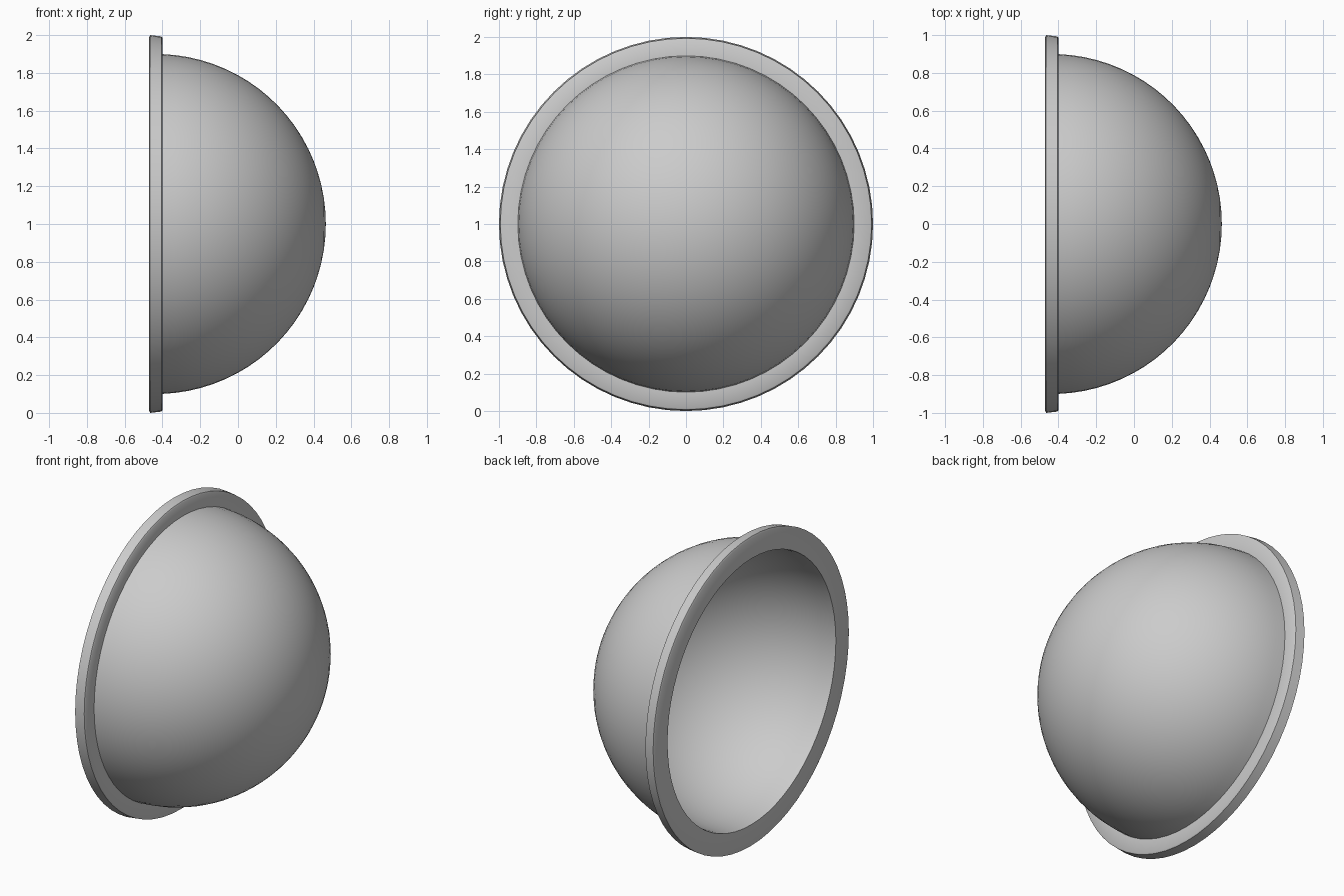
import bpy, bmesh
from math import sin, cos, pi, radians, sqrt
from mathutils import Vector

if "Cube" in bpy.data.objects:
    bpy.data.objects.remove(bpy.data.objects["Cube"])

CX, RINGS, SIDES = -0.435, 20, 64


def arc(radius, x_start):
    """Profile points (x, r) from the rim to the apex of a dome."""
    a0 = pi / 2 - math_asin((x_start - CX) / radius)
    return [(CX + radius * cos(a0 * (1 - i / RINGS)), radius * sin(a0 * (1 - i / RINGS)))
            for i in range(RINGS + 1)]


def math_asin(v):
    from math import asin
    return asin(v)


# closed half-section: outer dome, flange, inner dome
outer = arc(0.90, -0.40)
inner = arc(0.855, -0.435)
flange = [(-0.47, 0.86), (-0.47, 0.99), (-0.465, 1.0), (-0.405, 0.993), (-0.40, 0.985)]
profile = inner[::-1] + flange + outer

bm = bmesh.new()
verts = [bm.verts.new((x, 0, r)) for x, r in profile]
edges = [bm.edges.new(p) for p in zip(verts, verts[1:])]
bmesh.ops.spin(bm, geom=verts + edges, cent=(0, 0, 0), axis=(1, 0, 0),
               angle=2 * pi, steps=SIDES, use_duplicate=False)
bmesh.ops.remove_doubles(bm, verts=bm.verts, dist=1e-4)
bmesh.ops.recalc_face_normals(bm, faces=bm.faces)
bmesh.ops.translate(bm, verts=bm.verts, vec=Vector((0, 0, 1)))

mesh = bpy.data.meshes.new("flanged_bowl")
bm.to_mesh(mesh)
bm.free()
bowl = bpy.data.objects.new("flanged_bowl", mesh)
bpy.context.collection.objects.link(bowl)
bpy.context.view_layer.objects.active = bowl
bowl.select_set(True)
bpy.ops.object.shade_smooth_by_angle(angle=radians(50))
